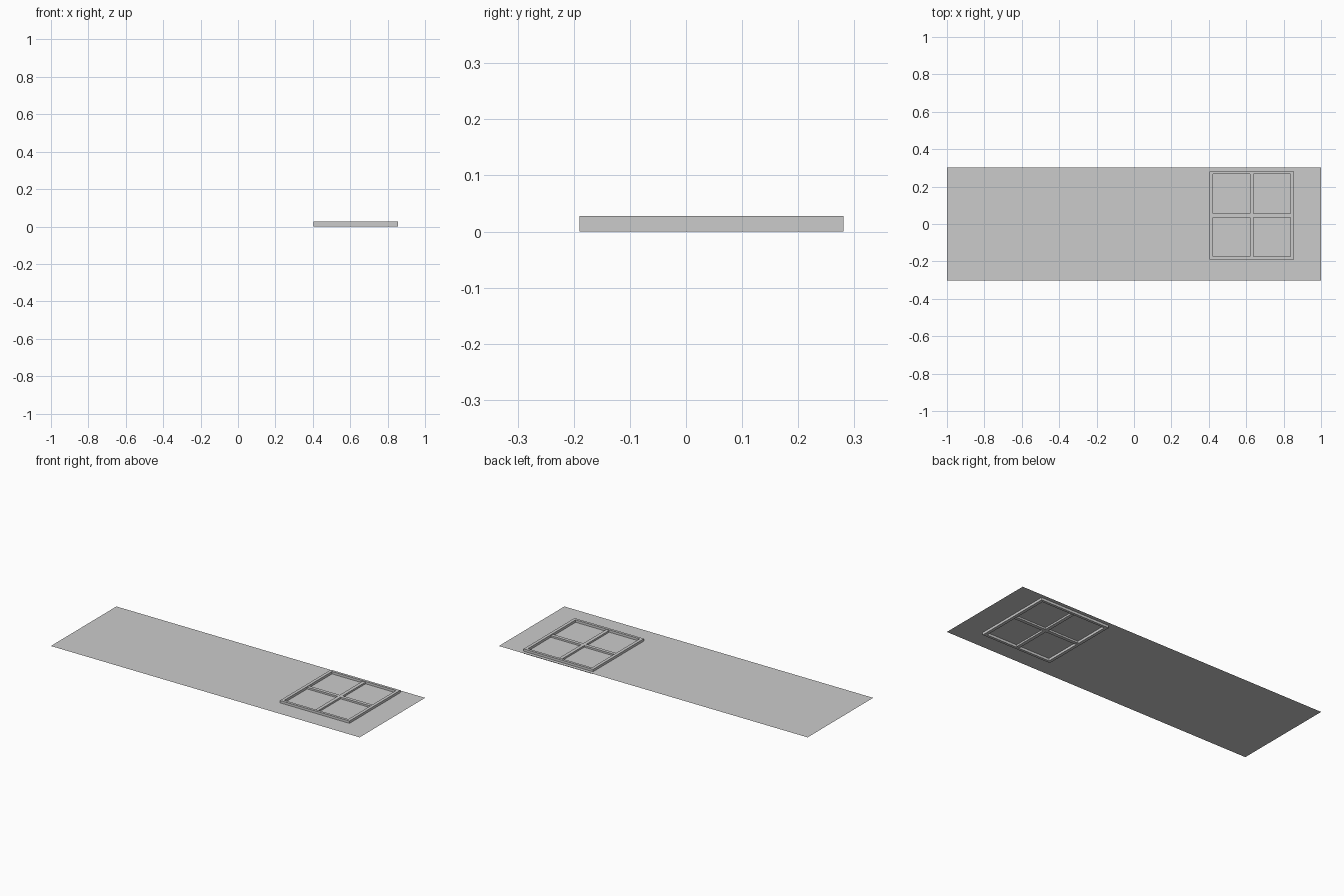
import bpy
import bmesh
from mathutils import Matrix, Vector

cube = bpy.data.objects.get("Cube")
if cube:
    bpy.data.objects.remove(cube, do_unlink=True)

grey = bpy.data.materials.new("light grey")
grey.use_nodes = True
colour = (0.6, 0.6, 0.6, 1)
grey.diffuse_color = colour
grey.node_tree.nodes["Principled BSDF"].inputs["Base Color"].default_value = colour


def finish(name, bm):
    mesh = bpy.data.meshes.new(name)
    bm.to_mesh(mesh)
    bm.free()
    mesh.materials.append(grey)
    obj = bpy.data.objects.new(name, mesh)
    bpy.context.collection.objects.link(obj)
    return obj


def box(name, low, high):
    low, high = Vector(low), Vector(high)
    bm = bmesh.new()
    scale = Matrix.Diagonal((*(high - low), 1))
    bmesh.ops.create_cube(bm, size=1, matrix=Matrix.Translation((low + high) / 2) @ scale)
    return finish(name, bm)


# Flat wall sheet, passing through the middle of the frame's depth
HALF_X, HALF_Y, DEPTH = 1.0, 0.303, 0.028
bm = bmesh.new()
bmesh.ops.create_grid(bm, x_segments=1, y_segments=1, size=1,
                      matrix=Matrix.Translation((0, 0, DEPTH / 2))
                      @ Matrix.Diagonal((HALF_X, HALF_Y, 1, 1)))
finish("wall_sheet", bm)

# Outer window frame: left and right stiles with rails between them
X0, X1, Y0, Y1 = 0.405, 0.855, -0.19, 0.281
STILE, RAIL = 0.018, 0.015
for name, x in (("right_stile", X0), ("left_stile", X1 - STILE)):
    box(name, (x, Y0, 0), (x + STILE, Y1, DEPTH))
for name, y in (("lower_rail", Y0), ("upper_rail", Y1 - RAIL)):
    box(name, (X0 + STILE, y, 0), (X1 - STILE, y + RAIL, DEPTH))

# Glazing bars crossing at the centre, set slightly inside the frame depth
cx, cy, bar, inset = (X0 + X1) / 2, (Y0 + Y1) / 2, 0.01, 0.004
box("upright_bar", (cx - bar, Y0 + RAIL, inset), (cx + bar, Y1 - RAIL, DEPTH - inset))
for name, a, b in (("right_cross_bar", X0 + STILE, cx - bar),
                   ("left_cross_bar", cx + bar, X1 - STILE)):
    box(name, (a, cy - bar, inset), (b, cy + bar, DEPTH - inset))
